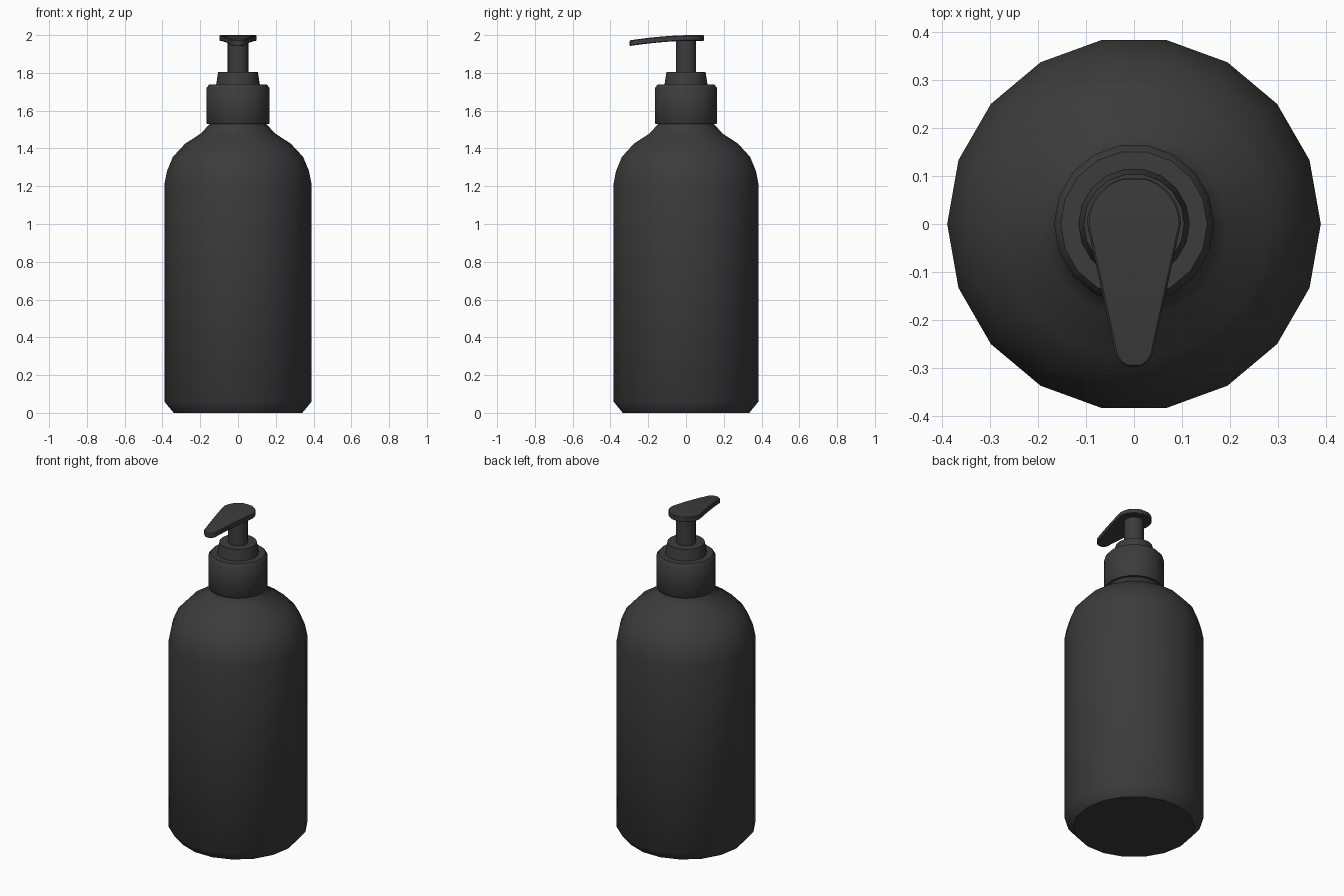
import bpy, bmesh, math

if "Cube" in bpy.data.objects:
    bpy.data.objects.remove(bpy.data.objects["Cube"], do_unlink=True)

SIDES = 18

plastic = bpy.data.materials.new("charcoal_plastic")
plastic.use_nodes = True
colour = (0.045, 0.045, 0.045, 1)
plastic.diffuse_color = colour
plastic.node_tree.nodes["Principled BSDF"].inputs["Base Color"].default_value = colour


def finish(name, bm, angle):
    """Turn a bmesh into a shaded object with the plastic material."""
    bmesh.ops.recalc_face_normals(bm, faces=bm.faces)
    mesh = bpy.data.meshes.new(name)
    bm.to_mesh(mesh)
    bm.free()
    mesh.materials.append(plastic)
    obj = bpy.data.objects.new(name, mesh)
    bpy.context.collection.objects.link(obj)
    bpy.ops.object.select_all(action='DESELECT')
    obj.select_set(True)
    bpy.context.view_layer.objects.active = obj
    bpy.ops.object.shade_smooth_by_angle(angle=math.radians(angle))
    return obj


def lathe(name, profile, angle=45):
    """Revolve (radius, height) points about z and cap both ends."""
    bm = bmesh.new()
    rings = []
    for r, z in profile:
        rings.append([bm.verts.new((r * math.cos(math.tau * i / SIDES),
                                    r * math.sin(math.tau * i / SIDES), z))
                      for i in range(SIDES)])
    for low, high in zip(rings, rings[1:]):
        for i in range(SIDES):
            j = (i + 1) % SIDES
            bm.faces.new((low[i], low[j], high[j], high[i]))
    bm.faces.new(rings[0])
    bm.faces.new(rings[-1])
    return finish(name, bm, angle)


# Bottle with chamfered base, rounded shoulder and neck
lathe("bottle", [(0.34, 0), (0.39, 0.06), (0.39, 1.21), (0.376, 1.28),
                 (0.345, 1.355), (0.28, 1.425), (0.195, 1.48),
                 (0.15, 1.53), (0.148, 1.56)])

# Screw cap, pump collar and stem
lathe("cap", [(0.163, 1.53), (0.167, 1.535), (0.167, 1.72), (0.153, 1.738)])
lathe("collar", [(0.117, 1.73), (0.105, 1.805)])
lathe("stem", [(0.055, 1.79), (0.055, 1.98)])

# Pump head: teardrop plate whose spout droops towards the front
BACK_R, TIP_R, TIP_Y = 0.098, 0.042, -0.257
rows = []
for i in range(1, 10):                       # round back
    t = math.radians(10 * i)
    rows.append((BACK_R * math.cos(t), BACK_R * math.sin(t)))
for i in range(1, 7):                        # tapering arm
    f = i / 7
    rows.append((f * TIP_Y, BACK_R + f * (TIP_R - BACK_R)))
for i in range(6):                           # round tip
    t = math.radians(16 * i)
    rows.append((TIP_Y - TIP_R * math.sin(t), TIP_R * math.cos(t)))


def droop(y):
    return 0.028 * (max(0, 0.02 - y) / 0.32) ** 1.7


bm = bmesh.new()
sections = []
for y, w in rows:
    top = 2.0 - droop(y)
    sections.append([bm.verts.new(p) for p in
                     ((-w, y, top), (w, y, top), (w, y, top - 0.03), (-w, y, top - 0.03))])
for a, b in zip(sections, sections[1:]):
    for i in range(4):
        j = (i + 1) % 4
        bm.faces.new((a[i], a[j], b[j], b[i]))
bm.faces.new(sections[0])
bm.faces.new(sections[-1])
head = finish("pump_head", bm, 40)
bevel = head.modifiers.new("soft_edge", 'BEVEL')
bevel.width = 0.004
bevel.segments = 1
bevel.limit_method = 'ANGLE'
bevel.angle_limit = math.radians(60)
